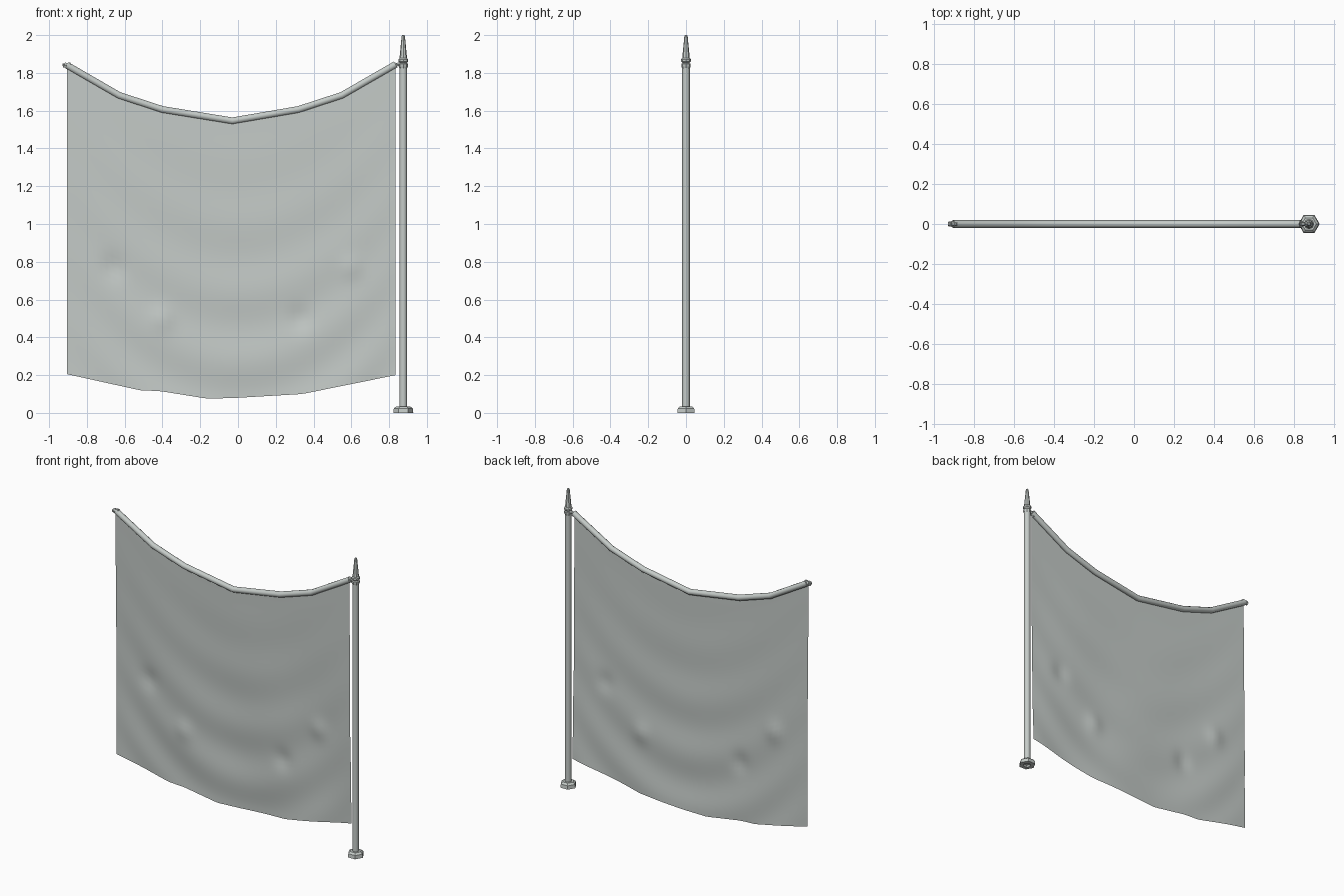
import bpy, bmesh, math
from mathutils import Vector

cube = bpy.data.objects.get("Cube")
if cube:
    bpy.data.objects.remove(cube, do_unlink=True)


def material(name, color):
    m = bpy.data.materials.new(name)
    m.use_nodes = True
    m.diffuse_color = color
    m.node_tree.nodes["Principled BSDF"].inputs["Base Color"].default_value = color
    return m


grey = material("pale grey", (0.56, 0.60, 0.58, 1))


def finish(bm, name, angle=35):
    bmesh.ops.recalc_face_normals(bm, faces=bm.faces)
    me = bpy.data.meshes.new(name)
    bm.to_mesh(me)
    bm.free()
    ob = bpy.data.objects.new(name, me)
    bpy.context.collection.objects.link(ob)
    me.materials.append(grey)
    bpy.ops.object.select_all(action='DESELECT')
    ob.select_set(True)
    bpy.context.view_layer.objects.active = ob
    bpy.ops.object.shade_smooth_by_angle(angle=math.radians(angle))
    return ob


def bridge(bm, a, b):
    n = len(a)
    for i in range(n):
        bm.faces.new((a[i], a[(i + 1) % n], b[(i + 1) % n], b[i]))


def lathe(name, profile, sides, x, angle=35):
    """Vertical turned part from (radius, z) pairs."""
    bm = bmesh.new()
    rings = [[bm.verts.new((x + r * math.cos(math.tau * i / sides),
                            r * math.sin(math.tau * i / sides), z))
              for i in range(sides)] for r, z in profile]
    for a, b in zip(rings, rings[1:]):
        bridge(bm, a, b)
    bm.faces.new(rings[0])
    bm.faces.new(rings[-1])
    return finish(bm, name, angle)


def tube(name, path, radius, sides=10):
    """Round bar along (x, z) points, mitred at each bend."""
    bm = bmesh.new()
    pts = [Vector((x, 0, z)) for x, z in path]
    rings = []
    for k, p in enumerate(pts):
        d = (pts[min(k + 1, len(pts) - 1)] - pts[max(k - 1, 0)]).normalized()
        # end rings are cut upright
        up = Vector((-d.z, 0, d.x))
        side = Vector((0, 1, 0))
        rings.append([bm.verts.new(p + radius * (up * math.sin(math.tau * i / sides)
                                                 + side * math.cos(math.tau * i / sides)))
                      for i in range(sides)])
    for a, b in zip(rings, rings[1:]):
        bridge(bm, a, b)
    bm.faces.new(rings[0])
    bm.faces.new(rings[-1])
    return finish(bm, name, 50)


def height(path, x):
    for (x0, z0), (x1, z1) in zip(path, path[1:]):
        if x <= x1 + 1e-6:
            return z0 + (z1 - z0) * (x - x0) / (x1 - x0)
    return path[-1][1]


# Pole with nut-shaped foot, collar and pointed finial
POLE = 0.875
lathe("pole", [(0.02, 0.02), (0.02, 1.84)], 12, POLE, 50)
lathe("pole_foot", [(0.024, 0.012), (0.024, 0), (0.053, 0),
                    (0.05, 0.024), (0.036, 0.035), (0.02, 0.035)], 6, POLE)
lathe("finial", [(0.018, 1.82), (0.025, 1.835), (0.025, 1.848), (0.018, 1.852),
                 (0.026, 1.86), (0.026, 1.872), (0.02, 1.878),
                 (0.009, 1.992), (0.006, 2.0)], 8, POLE)

# Sagging rolled hem
TOP = [(-0.905, 1.84), (-0.63, 1.681), (-0.40, 1.606), (-0.03, 1.546),
       (0.32, 1.606), (0.55, 1.681), (0.835, 1.845)]
BOTTOM = [(-0.905, 0.205), (-0.52, 0.12), (-0.41, 0.115), (-0.16, 0.075),
          (0.0, 0.08), (0.34, 0.10), (0.835, 0.20)]
tube("rolled_hem", TOP, 0.019)

# Tie ends on both sides of the hem
tube("left_tie", [(-0.928, 1.838), (-0.885, 1.846)], 0.012, 6)
tube("left_tie_loop", [(-0.922, 1.848), (-0.9, 1.828)], 0.013, 6)
tube("right_tie", [(0.815, 1.835), (0.88, 1.856)], 0.01, 6)
tube("right_tie_knot", [(0.82, 1.822), (0.84, 1.85)], 0.011, 6)

# Hanging cloth with swagged folds and a few soft dents
DENTS = [(-0.66, 0.77, 0.012), (-0.40, 0.50, -0.012),
         (0.33, 0.50, 0.012), (0.60, 0.77, -0.012)]


def fold(x, z, drop):
    swag = z - 0.75 * x * x
    fade = max(0, 1 - abs(x + 0.03) / 0.9) ** 0.5
    y = 0.007 * drop * fade * math.sin(swag * 17)
    y += 0.004 * drop * math.sin(9 * x + 3 * z)
    y += 0.009 * drop ** 2 - 0.008 * (1 - drop)
    for dx, dz, depth in DENTS:
        y += depth * math.exp(-((x - dx) ** 2 / 0.003 + (z - dz) ** 2 / 0.004))
    return max(-0.017, min(0.022, y))


bm = bmesh.new()
COLS, ROWS = 58, 48
grid = []
for j in range(ROWS + 1):
    drop = j / ROWS
    row = []
    for i in range(COLS + 1):
        x = -0.905 + 1.74 * i / COLS
        z = height(TOP, x) * (1 - drop) + height(BOTTOM, x) * drop
        row.append(bm.verts.new((x, fold(x, z, drop), z)))
    grid.append(row)
for a, b in zip(grid, grid[1:]):
    for i in range(COLS):
        bm.faces.new((a[i], b[i], b[i + 1], a[i + 1]))
finish(bm, "banner_cloth", 60)
